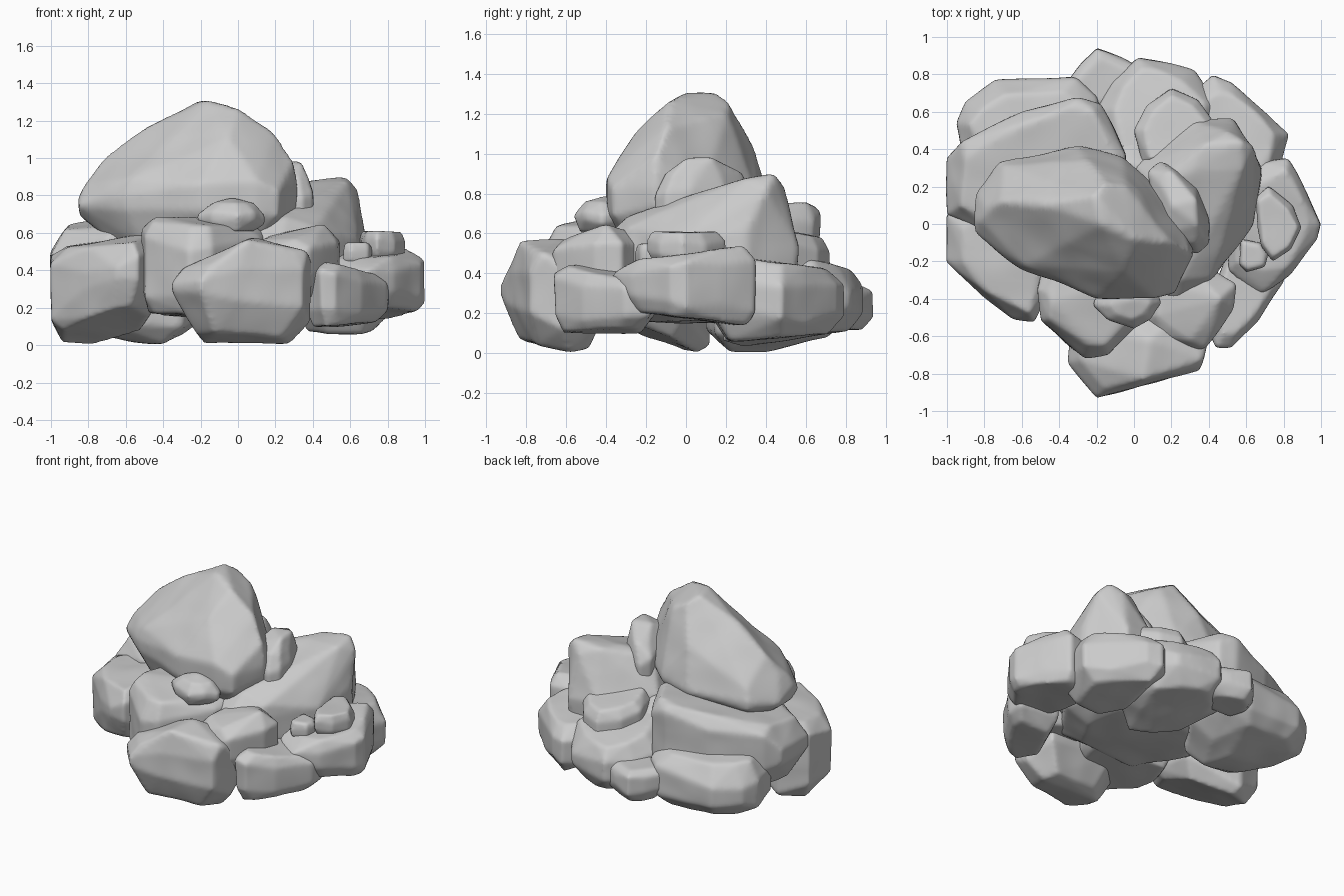
import bpy, bmesh, random

random.seed(4)
# Shared soft noise that chips the rock faces
chips = bpy.data.textures.new("chips", 'CLOUDS')
chips.noise_scale = 0.35
chips.noise_depth = 1


def rock(name, ring, z, cap=0.8, foot=0.75, tilt=(0, 0), dip=(0, 0), peaks=()):
    """Boulder: plan outline, heights (bottom, belt low, belt high, top), cap scales, top and bottom slopes, extra corners."""
    n = len(ring)
    cx, cy = sum(p[0] for p in ring) / n, sum(p[1] for p in ring) / n
    bot, lo, hi, top = z
    rough = 0.18 * (top - bot)
    bm = bmesh.new()
    for s, h, slope in ((foot, bot, dip), (.99, lo, dip), (1.0, hi, tilt), (cap, top, tilt)):
        belt = h in (lo, hi)
        for x, y in ring:
            k = s if belt else s * random.uniform(.82, 1.04)
            dx, dy = (x - cx) * k, (y - cy) * k
            jz = random.uniform(-rough, rough) * .6 if belt else 0
            bm.verts.new((cx + dx, cy + dy, h + jz + slope[0] * dx + slope[1] * dy))
    for p in peaks:
        bm.verts.new(p)
    bmesh.ops.convex_hull(bm, input=bm.verts[:])
    bmesh.ops.delete(bm, geom=[v for v in bm.verts if not v.link_faces], context='VERTS')
    bmesh.ops.recalc_face_normals(bm, faces=bm.faces[:])
    me = bpy.data.meshes.new(name)
    bm.to_mesh(me)
    bm.free()
    ob = bpy.data.objects.new(name, me)
    bpy.context.collection.objects.link(ob)
    size = max(max(p[0] for p in ring) - min(p[0] for p in ring),
               max(p[1] for p in ring) - min(p[1] for p in ring))
    # Round the worn edges, then chip the surface
    m = ob.modifiers.new("voxels", 'REMESH')
    m.mode = 'VOXEL'
    m.voxel_size = 0.011 + 0.007 * size
    m.use_smooth_shade = True
    m = ob.modifiers.new("wear", 'SMOOTH')
    m.factor, m.iterations = 0.5, 4
    m = ob.modifiers.new("chipping", 'DISPLACE')
    m.texture, m.texture_coords = chips, 'LOCAL'
    m.strength, m.mid_level = 0.03 * min(1, size + 0.2), 0.4
    return ob


# Crowning boulder
rock("top_boulder",
     [(-.86, .02), (-.85, .17), (-.72, .33), (-.3, .42), (-.06, .36), (.24, .08),
      (.32, -.15), (.22, -.37), (.1, -.4), (-.2, -.39), (-.6, -.24), (-.85, -.05)],
     (.55, .71, .79, .88), cap=.92, foot=.78, tilt=(.05, -.1),
     peaks=[(-.21, .15, 1.31), (-.17, .0, 1.3), (0, -.08, 1.26), (.2, -.1, 1.13), (.3, -.15, .99),
            (-.47, .1, 1.17), (-.71, .12, 1.0), (-.05, -.25, 1.11), (-.15, .22, 1.25), (-.25, .34, 1.03),
            (-.8, .1, .88), (-.05, .2, 1.2)])
rock("upright_stone",
     [(.08, .28), (.14, .33), (.25, .28), (.34, .2), (.4, .02), (.4, -.1), (.34, -.16), (.12, -.1)],
     (.6, .68, .8, .9), cap=.8, peaks=[(.34, 0, .98), (.33, .13, .98), (.2, .28, .9), (.2, .1, .98)])

# Middle tier
rock("right_shoulder",
     [(0, .3), (.18, .47), (.3, .56), (.53, .56), (.68, .3), (.64, 0), (.42, -.3), (.22, -.44), (.08, -.38)],
     (.25, .4, .57, .63), cap=.93,
     peaks=[(.38, .42, .87), (.57, .44, .89), (.58, .3, .87), (.64, .4, .82), (.25, -.3, .69),
            (.1, .2, .8), (.38, 0, .78), (.3, .28, .86), (.5, .49, .83)])
rock("left_slab",
     [(-1, .05), (-1, .35), (-.92, .44), (-.6, .6), (-.3, .67), (-.18, .64), (-.04, .36), (-.1, .05), (-.7, -.1)],
     (.2, .36, .6, .69), cap=.86, tilt=(.12, .08))
rock("front_left_block",
     [(-1, .05), (-1, -.2), (-.82, -.38), (-.65, -.51), (-.53, -.53), (-.42, -.3), (-.45, 0), (-.8, .12)],
     (.11, .21, .46, .55), cap=.82, foot=.8, tilt=(.16, .08), dip=(.1, -.36), peaks=[(-.93, -.05, .03)])
rock("front_middle_block",
     [(-.52, -.35), (-.5, -.52), (-.26, -.72), (-.14, -.7), (.12, -.42), (.2, -.2), (-.45, -.15)],
     (.17, .26, .56, .65), cap=.84, foot=.85, tilt=(-.05, .08), peaks=[(-.44, -.42, .69)])
rock("front_perched_stone",
     [(-.22, -.43), (-.14, -.51), (0, -.56), (.09, -.51), (.15, -.42), (.1, -.32), (-.15, -.32)],
     (.61, .66, .70, .76), cap=.65, peaks=[(-.03, -.4, .79)])
rock("front_right_wedge",
     [(.06, -.5), (.15, -.6), (.3, -.68), (.38, -.66), (.53, -.45), (.55, -.32), (.35, -.2), (.1, -.25)],
     (.25, .36, .51, .58), cap=.75, tilt=(.08, .12), peaks=[(.46, -.4, .65)])
rock("back_inner_block",
     [(0, .5), (.07, .63), (.2, .72), (.34, .66), (.46, .5), (.35, .3), (.05, .3)],
     (.2, .3, .52, .61), cap=.8, tilt=(0, -.2))

# Lower ring
rock("front_boulder",
     [(-.35, -.74), (-.2, -.93), (0, -.88), (.35, -.78), (.4, -.6), (.35, -.4), (-.15, -.38), (-.33, -.55)],
     (.05, .23, .38, .45), cap=.85, foot=.64, tilt=(.12, 0), dip=(-.05, -.1),
     peaks=[(.05, -.83, .56), (.08, -.62, .57), (.37, -.72, .5), (.39, -.62, .12), (.27, -.58, .01), (-.18, -.58, .01)])
rock("lower_front_right",
     [(.36, -.5), (.44, -.66), (.52, -.66), (.66, -.52), (.8, -.3), (.8, -.18), (.5, -.15)],
     (.11, .18, .34, .41), cap=.82, foot=.8, tilt=(-.15, -.08), dip=(.1, 0))
rock("right_block",
     [(.5, -.25), (.64, -.37), (.83, -.27), (.98, -.08), (1, 0), (.92, .17), (.82, .35), (.7, .33), (.5, .2)],
     (.18, .25, .43, .5), cap=.82, foot=.84, tilt=(.02, .12), dip=(0, -.12), peaks=[(.7, -.37, .4)])
rock("right_perched_stone",
     [(.66, -.02), (.65, .14), (.72, .2), (.85, .1), (.9, -.02), (.84, -.14), (.74, -.2), (.68, -.12)],
     (.44, .49, .56, .61), cap=.85)
rock("right_pebble",
     [(.56, -.22), (.57, -.08), (.68, -.1), (.72, -.16), (.7, -.23), (.6, -.26)],
     (.42, .46, .51, .55), cap=.85)
rock("back_right_boulder",
     [(.3, .3), (.34, .72), (.42, .8), (.52, .76), (.7, .6), (.83, .48), (.79, .35), (.7, .15), (.45, .12)],
     (.08, .18, .36, .45), cap=.78, foot=.75, tilt=(0, -.12), dip=(0, .05))
rock("back_boulder",
     [(-.2, .6), (-.12, .76), (.02, .89), (.14, .86), (.32, .82), (.45, .64), (.4, .3), (-.1, .3)],
     (.1, .2, .36, .46), cap=.78, tilt=(0, -.25), dip=(0, .12), peaks=[(.1, .28, .03), (.2, .18, .06)])
rock("back_foot_stone",
     [(-.36, .75), (-.28, .86), (-.2, .94), (-.06, .89), (.06, .82), (.05, .6), (-.3, .6)],
     (.12, .19, .29, .34), cap=.75)
rock("back_left_boulder",
     [(-.95, .54), (-.9, .65), (-.74, .77), (-.31, .78), (-.2, .68), (-.15, .4), (-.3, .15), (-.7, .1), (-.92, .36)],
     (.07, .16, .36, .46), cap=.82, foot=.76, tilt=(0, -.1), dip=(-.03, .08),
     peaks=[(-.4, .22, .005), (-.45, .4, .005)])

# Hidden heart of the pile, seen only from beneath
rock("core_rock",
     [(-.55, 0), (-.4, .35), (0, .45), (.45, .3), (.5, -.1), (.3, -.4), (-.3, -.4)],
     (.16, .25, .5, .6))
